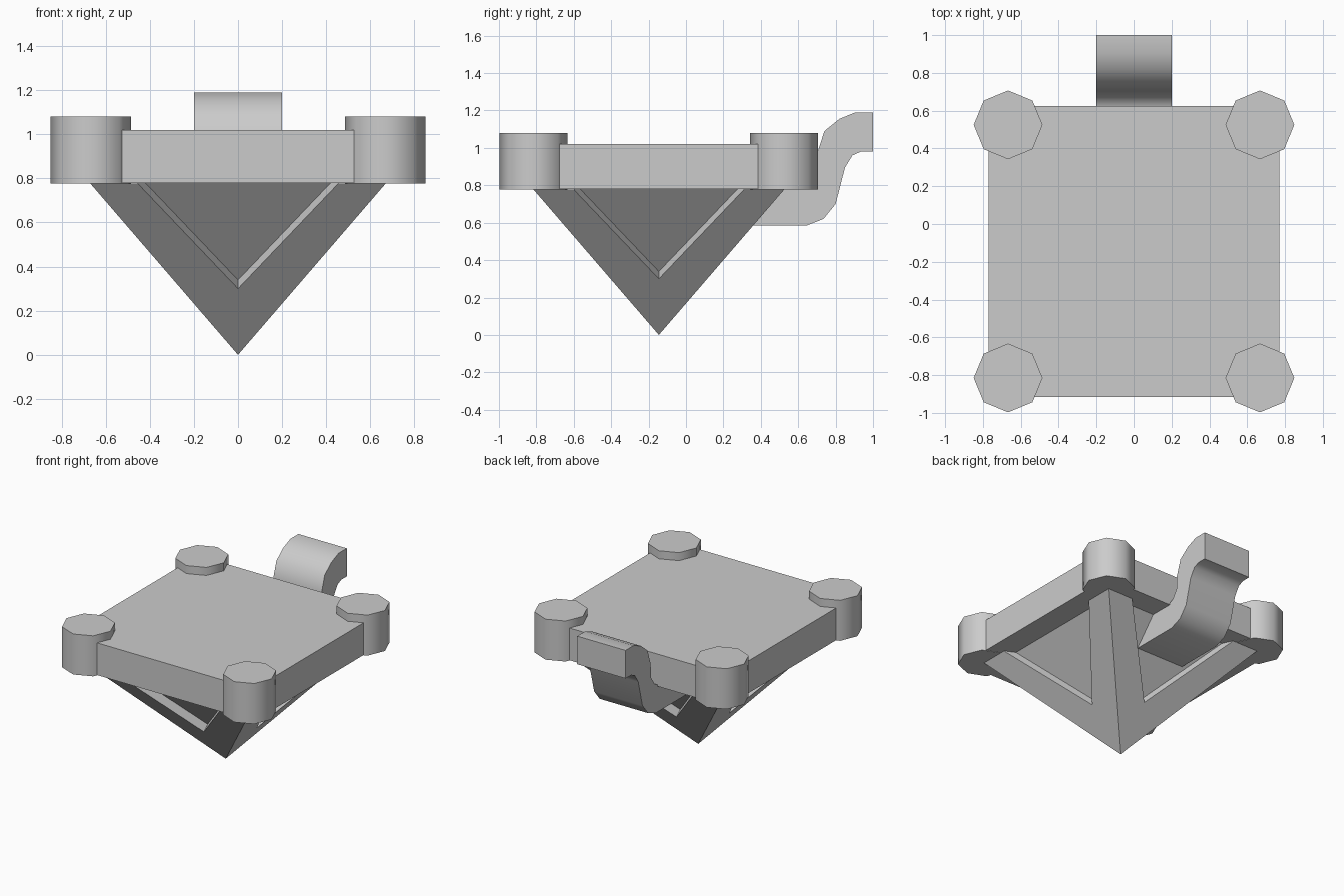
import bpy, bmesh, math
from mathutils import Vector, Matrix

if "Cube" in bpy.data.objects:
    bpy.data.objects.remove(bpy.data.objects["Cube"])

CY = -0.145          # centre of the tray in y
BASE, TOP = 0.777, 1.02
POST = 0.67          # post offset from the centre


def make(name, verts, faces, smooth=None):
    mesh = bpy.data.meshes.new(name)
    mesh.from_pydata(verts, [], faces)
    bm = bmesh.new()
    bm.from_mesh(mesh)
    bmesh.ops.remove_doubles(bm, verts=bm.verts, dist=1e-5)
    bmesh.ops.recalc_face_normals(bm, faces=bm.faces)
    bm.to_mesh(mesh)
    bm.free()
    obj = bpy.data.objects.new(name, mesh)
    bpy.context.collection.objects.link(obj)
    if smooth:
        bpy.ops.object.select_all(action='DESELECT')
        obj.select_set(True)
        bpy.context.view_layer.objects.active = obj
        bpy.ops.object.shade_smooth_by_angle(angle=math.radians(smooth))
    return obj


def prism(name, ring, offset, smooth=None):
    """Extrude a closed ring of points along an offset."""
    n = len(ring)
    verts = [Vector(p) for p in ring]
    verts += [p + Vector(offset) for p in verts]
    faces = [tuple(range(n)), tuple(range(n, 2 * n))]
    faces += [(i, (i + 1) % n, (i + 1) % n + n, i + n) for i in range(n)]
    return make(name, verts, faces, smooth)


# Flat square plate
h = 0.77
prism("plate", [(x, y + CY, BASE + 0.002) for x, y in ((-h, -h), (h, -h), (h, h), (-h, h))],
      (0, 0, TOP - BASE - 0.002))

# Octagonal corner posts
for sx in (-1, 1):
    for sy in (-1, 1):
        ring = [(sx * 0.667 + 0.182 * math.cos(k * math.pi / 4),
                 CY + sy * POST + 0.182 * math.sin(k * math.pi / 4), BASE) for k in range(8)]
        prism("corner_post", ring, (0, 0, 1.08 - BASE), 50)

# Inverted pyramid with a recessed triangular panel on each side
def on_face(x, z):
    return Vector((x, -POST * z / BASE, z))

inward = Vector((0, BASE, POST)).normalized() * 0.06
A, B, C = on_face(-POST, BASE), on_face(POST, BASE), on_face(0, 0)
a, b, c = on_face(-0.455, BASE), on_face(0.455, BASE), on_face(0, 0.30)
side = [A, B, C, a, b, c, a + inward, b + inward, c + inward]
side_faces = [(0, 2, 5, 3), (2, 1, 4, 5), (3, 5, 8, 6), (5, 4, 7, 8), (6, 8, 7)]
verts, faces = [], []
for k in range(4):
    m = Matrix.Translation((0, CY, 0)) @ Matrix.Rotation(k * math.pi / 2, 4, 'Z')
    faces += [tuple(i + len(verts) for i in f) for f in side_faces]
    verts += [m @ v for v in side]
make("pyramid_frame", verts, faces)

# S-shaped rear hook
profile = [(0.27, 0.585), (0.645, 0.585), (0.735, 0.62), (0.80, 0.70), (0.85, 0.895),
           (0.89, 0.96), (0.935, 0.98), (1.0, 0.98), (1.0, 1.19), (0.905, 1.19),
           (0.82, 1.155), (0.74, 1.09), (0.703, 0.975), (0.70, 0.875), (0.66, 0.81),
           (0.615, 0.785), (0.27, 0.785)]
prism("rear_hook", [(-0.2, y, z) for y, z in profile], (0.4, 0, 0), 50)
